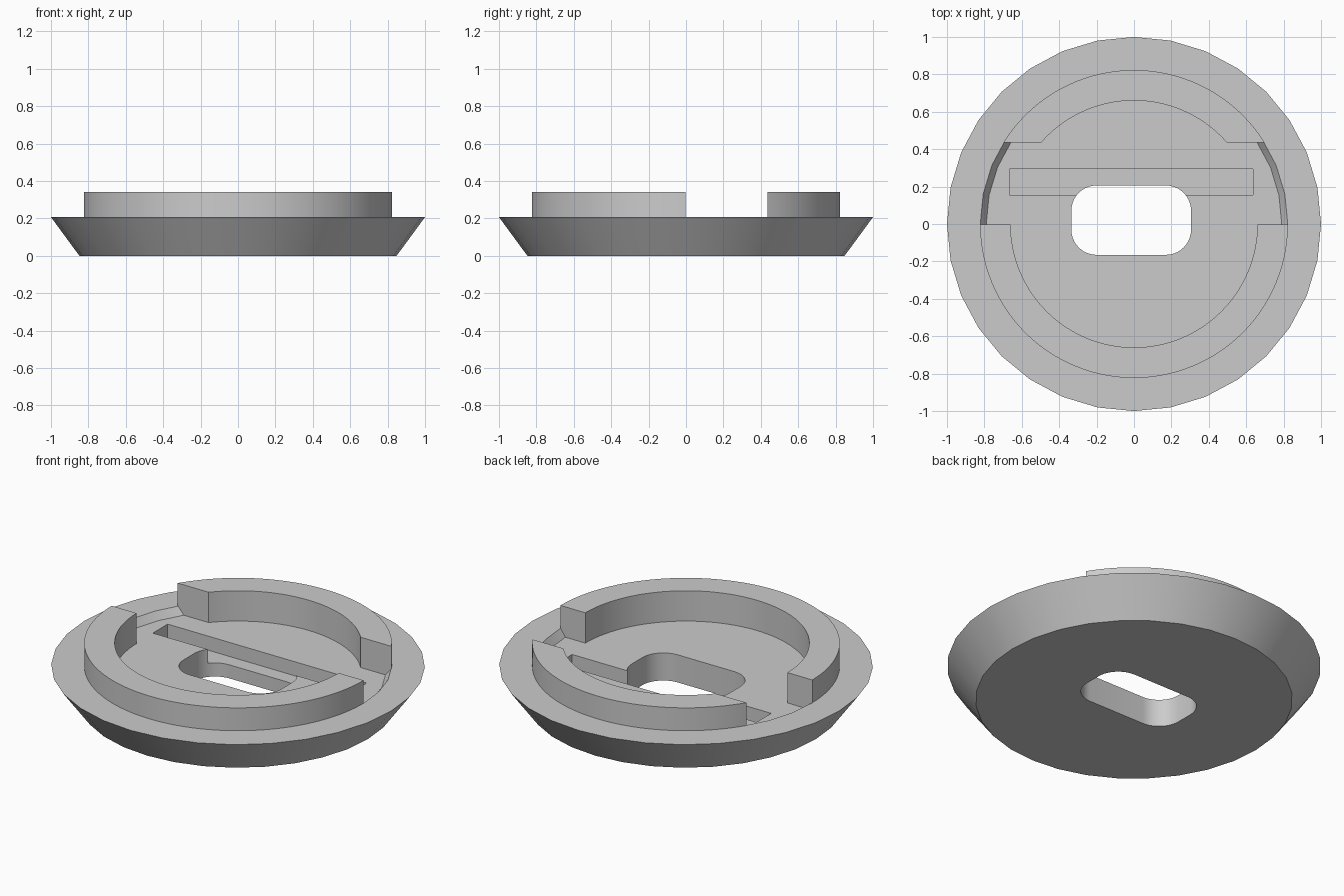
import bpy
import bmesh
from math import radians, sin, cos, asin, pi

if "Cube" in bpy.data.objects:
    bpy.data.objects.remove(bpy.data.objects["Cube"], do_unlink=True)

RIM, FLOOR, TOP = 0.207, 0.163, 0.342

grey = bpy.data.materials.new("plain grey")
grey.use_nodes = True
grey.diffuse_color = (0.6, 0.6, 0.6, 1)
grey.node_tree.nodes["Principled BSDF"].inputs["Base Color"].default_value = (0.6, 0.6, 0.6, 1)


def arc(radius, start, end, steps, cx=0, cy=0):
    """Points along an arc, angles in radians."""
    angles = [start + (end - start) * i / steps for i in range(steps + 1)]
    return [(cx + radius * cos(a), cy + radius * sin(a)) for a in angles]


def loft(name, lower, upper, z0, z1):
    """Solid between two matching outlines."""
    bm = bmesh.new()
    a = [bm.verts.new((x, y, z0)) for x, y in lower]
    b = [bm.verts.new((x, y, z1)) for x, y in upper]
    n = len(a)
    bm.faces.new(a[::-1])
    bm.faces.new(b)
    for i in range(n):
        j = (i + 1) % n
        bm.faces.new((a[i], a[j], b[j], b[i]))
    bmesh.ops.recalc_face_normals(bm, faces=bm.faces)
    mesh = bpy.data.meshes.new(name)
    bm.to_mesh(mesh)
    bm.free()
    mesh.materials.append(grey)
    obj = bpy.data.objects.new(name, mesh)
    bpy.context.collection.objects.link(obj)
    return obj


def circle(radius):
    return arc(radius, 0, 2 * pi, 32)[:-1]


def rounded_box(x0, x1, y0, y1, r):
    corners = [(x1 - r, y1 - r), (x0 + r, y1 - r), (x0 + r, y0 + r), (x1 - r, y0 + r)]
    points = []
    for k, (cx, cy) in enumerate(corners):
        points += arc(r, k * pi / 2, (k + 1) * pi / 2, 10, cx, cy)
    return points


def select_only(obj):
    bpy.ops.object.select_all(action="DESELECT")
    obj.select_set(True)
    bpy.context.view_layer.objects.active = obj


def cut(obj, cutter):
    cutter.hide_render = True
    select_only(obj)
    mod = obj.modifiers.new("cut", "BOOLEAN")
    mod.operation = "DIFFERENCE"
    mod.solver = "EXACT"
    mod.object = cutter
    bpy.ops.object.modifier_apply(modifier=mod.name)
    bpy.data.objects.remove(cutter, do_unlink=True)


# Tapered dish; the recess wall runs parallel to the outer slope
base = loft("base_dish", circle(0.848), circle(1.0), 0, RIM)
lift, slope = 0.05, 0.73
cut(base, loft("recess_cutter", circle(0.79), circle(0.79 + slope * (RIM + lift - FLOOR)),
               FLOOR, RIM + lift))

# Long shallow slot and rounded through hole
slot = [(-0.665, 0.155), (0.635, 0.155), (0.635, 0.293), (-0.665, 0.293)]
cut(base, loft("slot_cutter", slot, slot, 0.08, 0.3))
hole = rounded_box(-0.335, 0.305, -0.165, 0.206, 0.135)
cut(base, loft("hole_cutter", hole, hole, -0.1, 0.4))


# Raised ring in two pieces, each trimmed flat across y
def ring_piece(name, trim, side):
    outer, inner = 0.823, 0.66
    a, b = asin(trim / outer), asin(trim / inner)
    points = arc(outer, a, pi - a, 64) + arc(inner, pi - b, b, 64)
    points = [(x, side * y) for x, y in points]
    return loft(name, points, points, FLOOR - 0.02, TOP)


parts = [base, ring_piece("front_ring", 0.003, -1), ring_piece("back_ring", 0.435, 1)]
for part in parts:
    select_only(part)
    bpy.ops.object.shade_smooth_by_angle(angle=radians(30))
